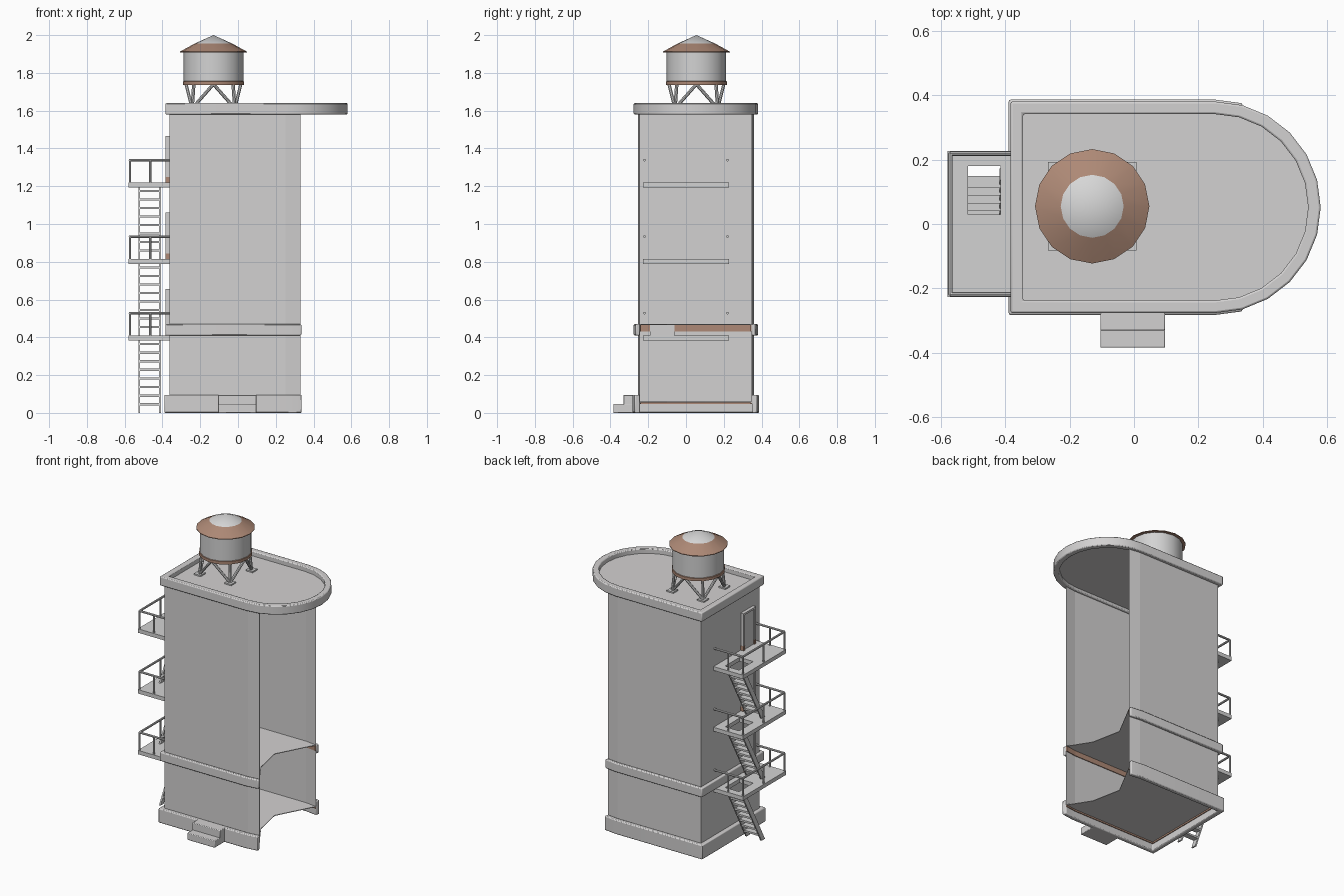
import bpy, bmesh, math
from mathutils import Vector, Matrix

if "Cube" in bpy.data.objects:
    bpy.data.objects.remove(bpy.data.objects["Cube"])


def material(name, r, g, b):
    m = bpy.data.materials.new(name)
    m.use_nodes = True
    m.diffuse_color = (r, g, b, 1)
    m.node_tree.nodes["Principled BSDF"].inputs["Base Color"].default_value = (r, g, b, 1)
    return m


STONE = material("stone grey", 0.65, 0.64, 0.64)
METAL = material("metal grey", 0.65, 0.65, 0.65)
CAP = material("pale grey", 0.68, 0.68, 0.68)
BROWN = material("rust brown", 0.42, 0.25, 0.18)


def finish(bm, name, mats, bevel=0, smooth=False):
    bmesh.ops.recalc_face_normals(bm, faces=bm.faces)
    me = bpy.data.meshes.new(name)
    bm.to_mesh(me)
    bm.free()
    ob = bpy.data.objects.new(name, me)
    bpy.context.collection.objects.link(ob)
    for m in mats:
        me.materials.append(m)
    if bevel:
        b = ob.modifiers.new("edge bevel", "BEVEL")
        b.width, b.segments, b.limit_method = bevel, 2, "ANGLE"
    if smooth or bevel:
        bpy.ops.object.select_all(action="DESELECT")
        ob.select_set(True)
        bpy.context.view_layer.objects.active = ob
        bpy.ops.object.shade_smooth_by_angle(angle=math.radians(35))
    return ob


def box(bm, x, y, z):
    size = [b - a for a, b in (x, y, z)]
    mid = [(a + b) / 2 for a, b in (x, y, z)]
    bmesh.ops.create_cube(bm, size=1, matrix=Matrix.Translation(mid) @ Matrix.Diagonal((*size, 1)))


def rod(bm, a, b, r, sides=8):
    a, b = Vector(a), Vector(b)
    rot = (b - a).to_track_quat("Z", "Y").to_matrix().to_4x4()
    bmesh.ops.create_cone(bm, cap_ends=True, segments=sides, radius1=r, radius2=r,
                          depth=(b - a).length, matrix=Matrix.Translation((a + b) / 2) @ rot)


def extrude(bm, pts, vec):
    face = bm.faces.new([bm.verts.new(p) for p in pts])
    ext = bmesh.ops.extrude_face_region(bm, geom=[face])
    bmesh.ops.translate(bm, vec=vec,
                        verts=[v for v in ext["geom"] if isinstance(v, bmesh.types.BMVert)])


CY, HALF, ARC_X, LEFT = 0.052, 0.307, 0.252, -0.362


def outline(off, full):
    """Building plan grown by off: square left end, round right end."""
    r = HALF + off
    steps = range(13) if full else (0, 1)
    arc = [(ARC_X + r * math.sin(i * math.pi / 12), r * math.cos(i * math.pi / 12)) for i in steps]
    front = [(LEFT - off, -r)] + [(x, -y) for x, y in arc]
    if full:
        pts = front + [(LEFT - off, r)]
    else:
        # open right end: run from the front edge round the left to the back edge
        pts = front[::-1] + [(LEFT - off, r)] + arc
    return [(x, y + CY) for x, y in pts]


def strip(name, inner, outer, z0, z1, mat, full=False, bevel=0):
    bm = bmesh.new()
    loops = [[bm.verts.new((x, y, z)) for x, y in outline(o, full)]
             for o, z in ((inner, z0), (outer, z0), (outer, z1), (inner, z1))]
    n = len(loops[0])
    for i in range(n if full else n - 1):
        j = (i + 1) % n
        for k in range(4):
            a, b = loops[k], loops[(k + 1) % 4]
            bm.faces.new((a[i], a[j], b[j], b[i]))
    if not full:
        for e in (0, -1):
            bm.faces.new([l[e] for l in loops])
    return finish(bm, name, [mat], bevel)


def slab(name, pts, z0, z1, mat):
    bm = bmesh.new()
    extrude(bm, [(x, y, z0) for x, y in pts], (0, 0, z1 - z0))
    return finish(bm, name, [mat])


# Shell, open at the rounded end
strip("outer_wall", -0.002, 0, 0.05, 1.6, STONE)
strip("base_course", -0.001, 0.028, 0, 0.095, STONE, bevel=0.006)
strip("middle_band", -0.001, 0.022, 0.41, 0.47, STONE, bevel=0.006)
strip("roof_parapet", -0.017, 0.022, 1.58, 1.64, STONE, full=True, bevel=0.006)
slab("roof_deck", outline(-0.01, True), 1.6, 1.608, STONE)

# Inner floors with a ragged free edge, each over a brown edge lining
for name, z, drop in (("ground_floor", 0.056, 0.01), ("upper_floor", 0.466, 0.034)):
    slab(name, outline(-0.001, False) + [(0.2, 0.1), (0.24, -0.1)], z, z + 0.004, STONE)
    strip(name + "_lining", -0.007, -0.0015, z - drop, z, BROWN)
bm = bmesh.new()
box(bm, (-0.36, -0.35), (-0.19, -0.06), (0.41, 0.47))
finish(bm, "inner_door_threshold", [STONE])

# Entrance steps
bm = bmesh.new()
box(bm, (-0.105, 0.097), (-0.385, -0.27), (0, 0.047))
box(bm, (-0.105, 0.097), (-0.331, -0.26), (0.04, 0.095))
finish(bm, "entrance_steps", [STONE], 0.004)

# Fire escape: platform, railing, stair and door on each level
X0, X1, Y = -0.58, -0.35, 0.227
RX, RY = X0 + 0.008, Y - 0.008
for i, top in enumerate((0.41, 0.815, 1.22), 1):
    bm = bmesh.new()
    z = (top - 0.026, top)
    box(bm, (X0, -0.517), (-Y, Y), z)
    box(bm, (-0.415, X1), (-Y, Y), z)
    box(bm, (-0.517, -0.415), (-Y, 0.03), z)
    box(bm, (-0.517, -0.415), (0.18, Y), z)
    finish(bm, f"platform_{i}", [METAL])

    bm = bmesh.new()
    rail = top + 0.118
    for s in (-1, 1):
        rod(bm, (RX, s * RY, rail), (X1, s * RY, rail), 0.007)
        for x in (RX, -0.465):
            rod(bm, (x, s * RY, top), (x, s * RY, rail), 0.006)
    rod(bm, (RX, -RY, rail), (RX, RY, rail), 0.007)
    rod(bm, (RX, 0, top), (RX, 0, rail), 0.006)
    finish(bm, f"railing_{i}", [METAL], smooth=True)

    # Stair drops toward the front
    bm = bmesh.new()
    low = 0 if i == 1 else top - 0.405
    hi_y, lo_y = 0.155, -0.06
    for x in (-0.528, -0.418):
        prof = [(hi_y + 0.018, top - 0.012), (hi_y - 0.018, top - 0.012),
                (lo_y - 0.018, low), (lo_y + 0.018, low)]
        extrude(bm, [(x, y, z) for y, z in prof], (0.01, 0, 0))
    for k in range(1, 9):
        t = k / 9
        y, z = lo_y + (hi_y - lo_y) * t, low + (top - low) * t
        box(bm, (-0.52, -0.416), (y - 0.019, y + 0.019), (z - 0.006, z + 0.006))
    finish(bm, f"stair_{i}", [METAL])

    # Door with raised frame and brown jamb feet
    bm = bmesh.new()
    feet = bmesh.new()
    box(bm, (-0.376, -0.361), (-0.178, -0.072), (top, top + 0.235))
    for y in (-0.19, -0.074):
        box(bm, (-0.383, -0.361), (y, y + 0.014), (top + 0.03, top + 0.247))
        box(feet, (-0.384, -0.361), (y - 0.001, y + 0.015), (top, top + 0.03))
    box(bm, (-0.383, -0.361), (-0.176, -0.074), (top + 0.234, top + 0.247))
    finish(bm, f"door_{i}", [STONE])
    finish(feet, f"door_jamb_feet_{i}", [BROWN])

# Water tank: turned profile, coloured by height
TX, TY = -0.13, 0.055
profile = [(0, 1.735), (0.162, 1.735), (0.162, 1.754), (0.158, 1.756), (0.158, 1.908),
           (0.178, 1.908), (0.178, 1.912), (0.098, 1.956), (0, 2.0)]
bm = bmesh.new()
verts = [bm.verts.new((r, 0, z)) for r, z in profile]
edges = [bm.edges.new(p) for p in zip(verts, verts[1:])]
bmesh.ops.spin(bm, geom=verts + edges, cent=(0, 0, 0), axis=(0, 0, 1),
               angle=2 * math.pi, steps=16, use_merge=True)
bmesh.ops.remove_doubles(bm, verts=bm.verts, dist=0.0005)
for f in bm.faces:
    h = f.calc_center_median().z
    f.material_index = 2 if h > 1.957 else 1 if h > 1.9 or h < 1.7555 else 0
tank = finish(bm, "water_tank", [METAL, BROWN, CAP], smooth=True)
tank.location = (TX, TY, 0)

# Tank stand: four feet, a post and two braces on each
bm = bmesh.new()
for sx in (-1, 1):
    for sy in (-1, 1):
        fx, fy = TX + sx * 0.113, TY + sy * 0.113
        box(bm, (fx - 0.025, fx + 0.025), (fy - 0.025, fy + 0.025), (1.606, 1.617))
        foot = (fx, fy, 1.612)
        for dx, dy in ((0.104, 0.104), (0.145, 0), (0, 0.145)):
            rod(bm, foot, (TX + sx * dx, TY + sy * dy, 1.74), 0.009)
finish(bm, "tank_stand", [METAL], smooth=True)
